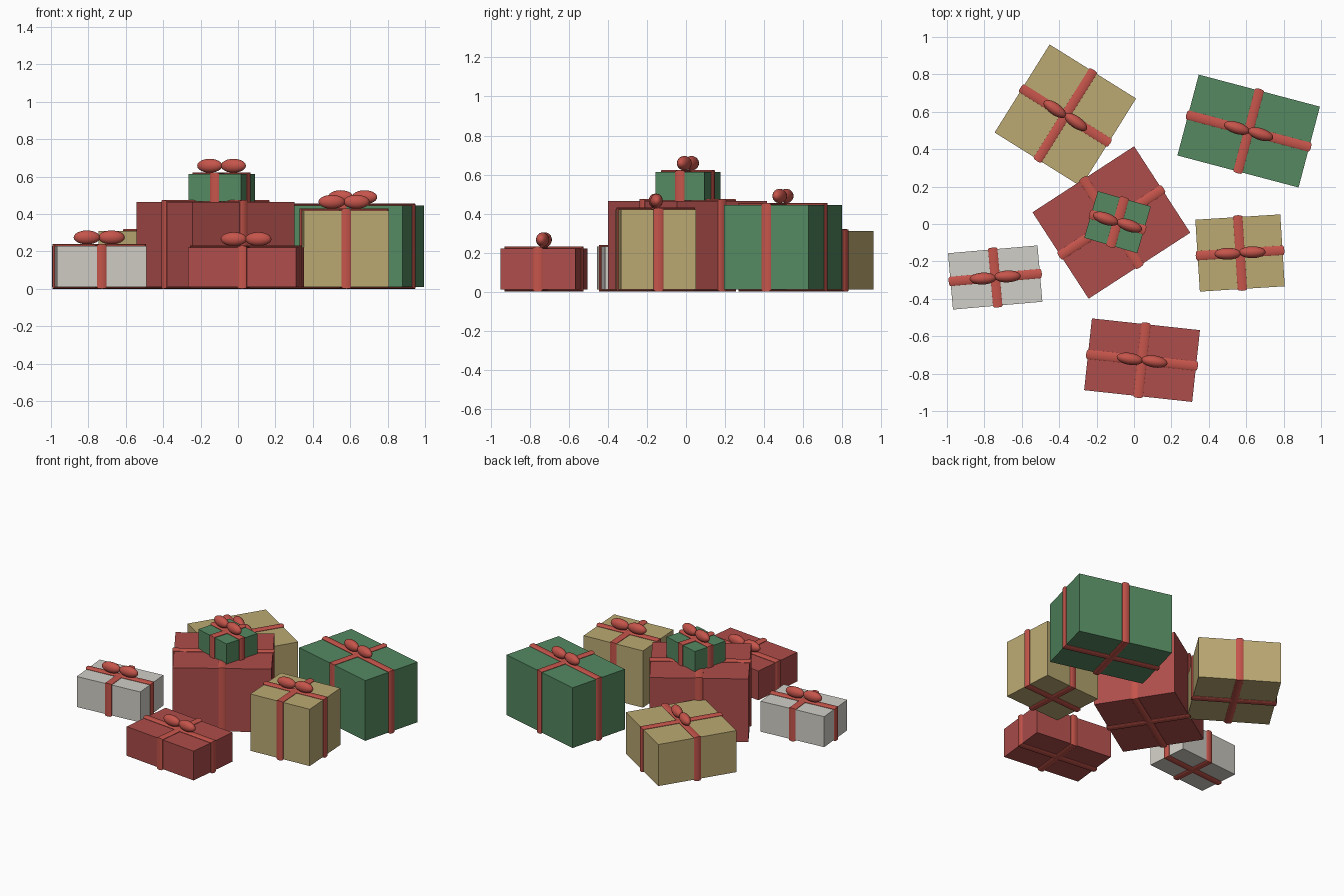
import bpy, bmesh, math
from mathutils import Matrix, Vector

if "Cube" in bpy.data.objects:
    bpy.data.objects.remove(bpy.data.objects["Cube"])


def material(name, rgb):
    m = bpy.data.materials.new(name)
    m.diffuse_color = (*rgb, 1)
    m.use_nodes = True
    m.node_tree.nodes["Principled BSDF"].inputs["Base Color"].default_value = m.diffuse_color
    return m


RED = material("red_paper", (0.42, 0.075, 0.07))
GOLD = material("gold_paper", (0.50, 0.40, 0.17))
GREEN = material("green_paper", (0.09, 0.25, 0.12))
WHITE = material("white_paper", (0.64, 0.62, 0.57))
RIBBON = material("ribbon_red", (0.56, 0.09, 0.07))


def add_object(name, bm, mat, matrix, smooth=None):
    bmesh.ops.recalc_face_normals(bm, faces=bm.faces)
    me = bpy.data.meshes.new(name)
    bm.to_mesh(me)
    bm.free()
    me.materials.append(mat)
    ob = bpy.data.objects.new(name, me)
    ob.matrix_world = matrix
    bpy.context.collection.objects.link(ob)
    if smooth:
        bpy.ops.object.select_all(action='DESELECT')
        ob.select_set(True)
        bpy.context.view_layer.objects.active = ob
        bpy.ops.object.shade_smooth_by_angle(angle=math.radians(smooth))
    return ob


# Ribbon cross-section: (offset across the band, height above the paper)
PROFILE = [(-0.025, -0.004), (-0.025, 0.003), (-0.018, 0.008), (0, 0.01),
           (0.018, 0.008), (0.025, 0.003), (0.025, -0.004)]


def ribbon_band(bm, length, height, axis):
    """Band wrapped round the box in the vertical plane along the given axis."""
    rings = []
    for sx, sz in ((-1, -1), (1, -1), (1, 1), (-1, 1)):
        ring = []
        for across, lift in PROFILE:
            u = sx * (length / 2 + lift)
            z = height / 2 + sz * (height / 2 + lift)
            co = (u, across, z) if axis == 'X' else (across, u, z)
            ring.append(bm.verts.new(co))
        rings.append(ring)
    n = len(PROFILE)
    for i in range(4):
        a, b = rings[i], rings[(i + 1) % 4]
        for j in range(n):
            k = (j + 1) % n
            bm.faces.new((a[j], a[k], b[k], b[j]))


def present(name, mat, x, y, base, top, w, d, angle, bow=True):
    h = top - base
    place = Matrix.Translation((x, y, base)) @ Matrix.Rotation(math.radians(angle), 4, 'Z')

    # wrapped box
    bm = bmesh.new()
    bmesh.ops.create_cube(bm, size=1, matrix=Matrix.Translation((0, 0, h / 2))
                          @ Matrix.Diagonal((w, d, h, 1)))
    add_object(name + "_box", bm, mat, place)

    # crossed ribbon bands
    bm = bmesh.new()
    ribbon_band(bm, w, h, 'X')
    ribbon_band(bm, d, h, 'Y')
    add_object(name + "_ribbon", bm, RIBBON, place, 40)

    # two-loop bow
    if bow:
        bm = bmesh.new()
        for s in (-1, 1):
            bmesh.ops.create_uvsphere(
                bm, u_segments=20, v_segments=12, radius=1,
                matrix=Matrix.Translation((s * 0.066, 0, h + 0.045))
                @ Matrix.Rotation(math.radians(-3), 4, 'Z')
                @ Matrix.Diagonal((0.071, 0.032, 0.037, 1)))
        add_object(name + "_bow", bm, RIBBON, place, 60)


present("back_left_gold", GOLD, -0.367, 0.58, 0.01, 0.31, 0.545, 0.555, -32)
present("back_right_green", GREEN, 0.613, 0.497, 0.01, 0.445, 0.67, 0.447, -14.8)
present("large_red", RED, -0.121, 0.008, 0.01, 0.465, 0.648, 0.551, 33, bow=False)
present("small_green", GREEN, -0.088, 0.01, 0.468, 0.613, 0.295, 0.26, -16.2)
present("right_gold", GOLD, 0.567, -0.155, 0.01, 0.42, 0.455, 0.385, 3.6)
present("left_white", WHITE, -0.742, -0.286, 0.01, 0.23, 0.48, 0.302, 5)
present("front_red", RED, 0.043, -0.728, 0.01, 0.221, 0.581, 0.386, -6.2)
